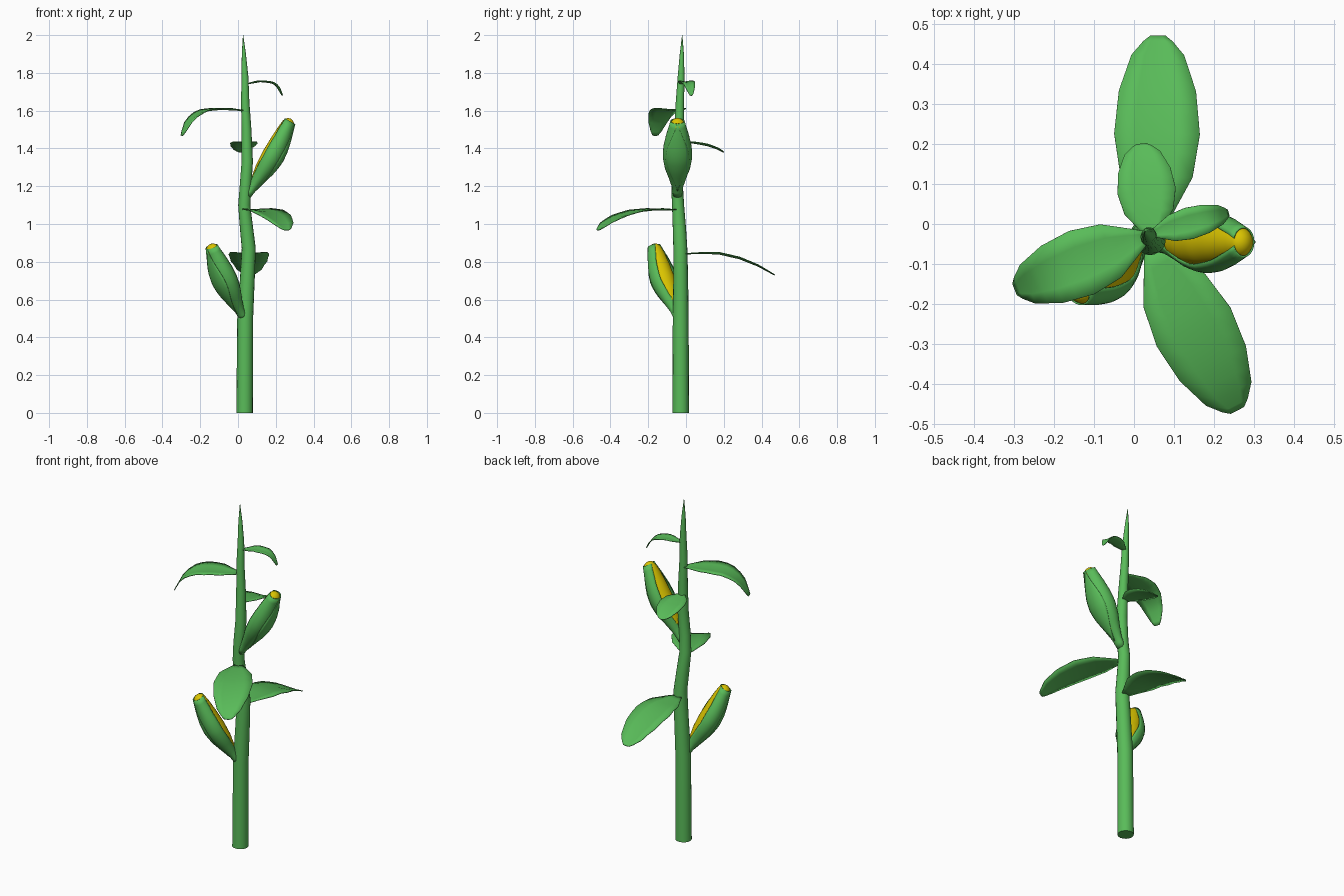
import bpy, bmesh, math
from mathutils import Vector

if "Cube" in bpy.data.objects:
    bpy.data.objects.remove(bpy.data.objects["Cube"])


def material(name, rgb):
    m = bpy.data.materials.new(name)
    m.diffuse_color = (*rgb, 1)
    m.use_nodes = True
    m.node_tree.nodes["Principled BSDF"].inputs["Base Color"].default_value = m.diffuse_color
    return m


GREEN = material("leaf_green", (0.1, 0.5, 0.1))
YELLOW = material("corn_yellow", (0.7, 0.55, 0.0))


def lerp(table, t):
    """Piecewise linear lookup in [(t, value), ...]."""
    for (a, u), (b, v) in zip(table, table[1:]):
        if t <= b:
            return u + (v - u) * (t - a) / (b - a)
    return table[-1][1]


def grid_object(name, rows, mat, closed=False, caps=False, thickness=0, angle=60):
    """Skin rows of points, optionally as a closed tube."""
    bm = bmesh.new()
    vs = [[bm.verts.new(p) for p in row] for row in rows]
    n = len(rows[0])
    for r0, r1 in zip(vs, vs[1:]):
        for i in range(n if closed else n - 1):
            j = (i + 1) % n
            bm.faces.new((r0[i], r0[j], r1[j], r1[i]))
    if caps:
        bm.faces.new(vs[0][::-1])
        bm.faces.new(vs[-1])
    bmesh.ops.remove_doubles(bm, verts=bm.verts[:], dist=0.0002)
    bmesh.ops.recalc_face_normals(bm, faces=bm.faces[:])
    me = bpy.data.meshes.new(name)
    bm.to_mesh(me)
    bm.free()
    me.materials.append(mat)
    ob = bpy.data.objects.new(name, me)
    bpy.context.collection.objects.link(ob)
    if thickness:
        s = ob.modifiers.new("thickness", "SOLIDIFY")
        s.thickness, s.offset = thickness, 0
    bpy.context.view_layer.objects.active = ob
    ob.select_set(True)
    bpy.ops.object.shade_smooth_by_angle(angle=math.radians(angle))
    ob.select_set(False)
    return ob


# Stem: gently swaying tapered tube (x, y, z, radius)
stem = [(.035, -.028, 0, .044), (.038, -.028, .5, .042), (.05, -.028, .72, .039),
        (.057, -.03, .87, .037), (.045, -.035, .98, .035), (.033, -.042, 1.1, .032),
        (.04, -.047, 1.2, .031), (.049, -.043, 1.33, .03), (.045, -.036, 1.5, .026),
        (.038, -.032, 1.65, .022), (.037, -.026, 1.78, .018), (.031, -.022, 1.9, .011),
        (.027, -.02, 2.0, .001)]
grid_object("stem", [[(x + r * math.cos(a), y + r * math.sin(a), z)
                      for a in (math.tau * i / 16 for i in range(16))]
                     for x, y, z, r in stem], GREEN, closed=True, caps=True)

# Leaves: drooping blades, rising curve given as (fraction, z)
WIDTH = [(0, .15), (.12, .45), (.28, .84), (.5, 1), (.72, .9), (.9, .62), (.97, .35), (1, .18)]


def leaf(name, root, tip, half, droop, fold=.0):
    root, tip = Vector(root), Vector(tip)
    d = (tip - root).normalized()
    side = Vector((-d.y, d.x))
    rows = []
    for t, w in [(t, lerp(WIDTH, t)) for t in (0, .12, .28, .4, .5, .62, .72, .82, .9, .97, 1)]:
        c = root.lerp(tip, t)
        rows.append([(*(c + side * s * w * half), lerp(droop, t) + fold * (abs(s) - .5) * w)
                     for s in (-1, -.5, 0, .5, 1)])
    grid_object(name, rows, GREEN, thickness=.004)


leaf("leaf_lower_back", (.055, -.02), (.06, .47), .107,
     [(0, .84), (.2, .848), (.4, .845), (.62, .82), (.82, .78), (1, .73)], .01)
leaf("leaf_lower_front", (.04, -.05), (.258, -.465), .104,
     [(0, 1.075), (.3, 1.078), (.5, 1.068), (.7, 1.045), (.88, 1.01), (1, .968)], .01)
leaf("leaf_middle_back", (.045, -.035), (.018, .2), .073,
     [(0, 1.435), (.3, 1.432), (.6, 1.42), (.85, 1.4), (1, 1.38)], .008)
leaf("leaf_upper_left", (.035, -.03), (-.297, -.163), .085,
     [(0, 1.6), (.35, 1.61), (.6, 1.604), (.78, 1.58), (.9, 1.535), (1, 1.468)], .008)
leaf("leaf_upper_right", (.04, -.025), (.235, .028), .04,
     [(0, 1.74), (.4, 1.756), (.7, 1.75), (.87, 1.73), (1, 1.68)], .006)

# Ears: yellow cob in an open husk, with an outer overlapping leaf
HUSK = [(0, .022), (.12, .028), (.25, .046), (.38, .066), (.52, .077), (.65, .073),
        (.8, .058), (.92, .042), (.97, .036)]
COB = [(.12, .012), (.22, .04), (.35, .054), (.52, .06), (.7, .055), (.85, .046),
       (.94, .037), (.975, .028), (.993, .015), (1, .0)]
OPENING = [(0, 180), (.16, 178), (.28, 145), (.5, 132), (.75, 136), (.9, 150), (.97, 165)]


def ear(name, base, tip):
    base, tip = Vector(base), Vector(tip)
    axis = (tip - base).normalized()
    side = axis.cross(Vector((0, 0, 1))).normalized()
    out = side.cross(axis).normalized()
    if out.z > 0:
        out = -out

    def ring(t, r, half, n, flat=.8):
        c = base.lerp(tip, t) + out * .01 * math.sin(math.pi * t)
        return [c + r * (out * math.cos(a) * flat + side * math.sin(a))
                for a in (math.radians(half) * (2 * i / n - 1) for i in range(n + 1))]

    ts = [.97 * i / 16 for i in range(17)]
    grid_object(name + "_husk", [ring(t, lerp(HUSK, t), lerp(OPENING, t), 20) for t in ts],
                GREEN, thickness=.004)
    ts = [.1 + .87 * i / 14 for i in range(15)]
    grid_object(name + "_outer_husk",
                [ring(t, lerp(HUSK, t) + .004, 3 + 47 * math.sin(math.pi * (t - .1) / .87), 8)
                 for t in ts], GREEN, thickness=.003)
    ts = [.12 + .82 * i / 22 for i in range(22)] + [.94, .96, .975, .985, .993, 1]
    grid_object(name + "_cob", [ring(t, lerp(COB, t), 180, 24, .92) for t in ts], YELLOW)


ear("lower_ear", (.03, -.04, .5), (-.145, -.172, .893))
ear("upper_ear", (.05, -.045, 1.15), (.28, -.045, 1.557))
